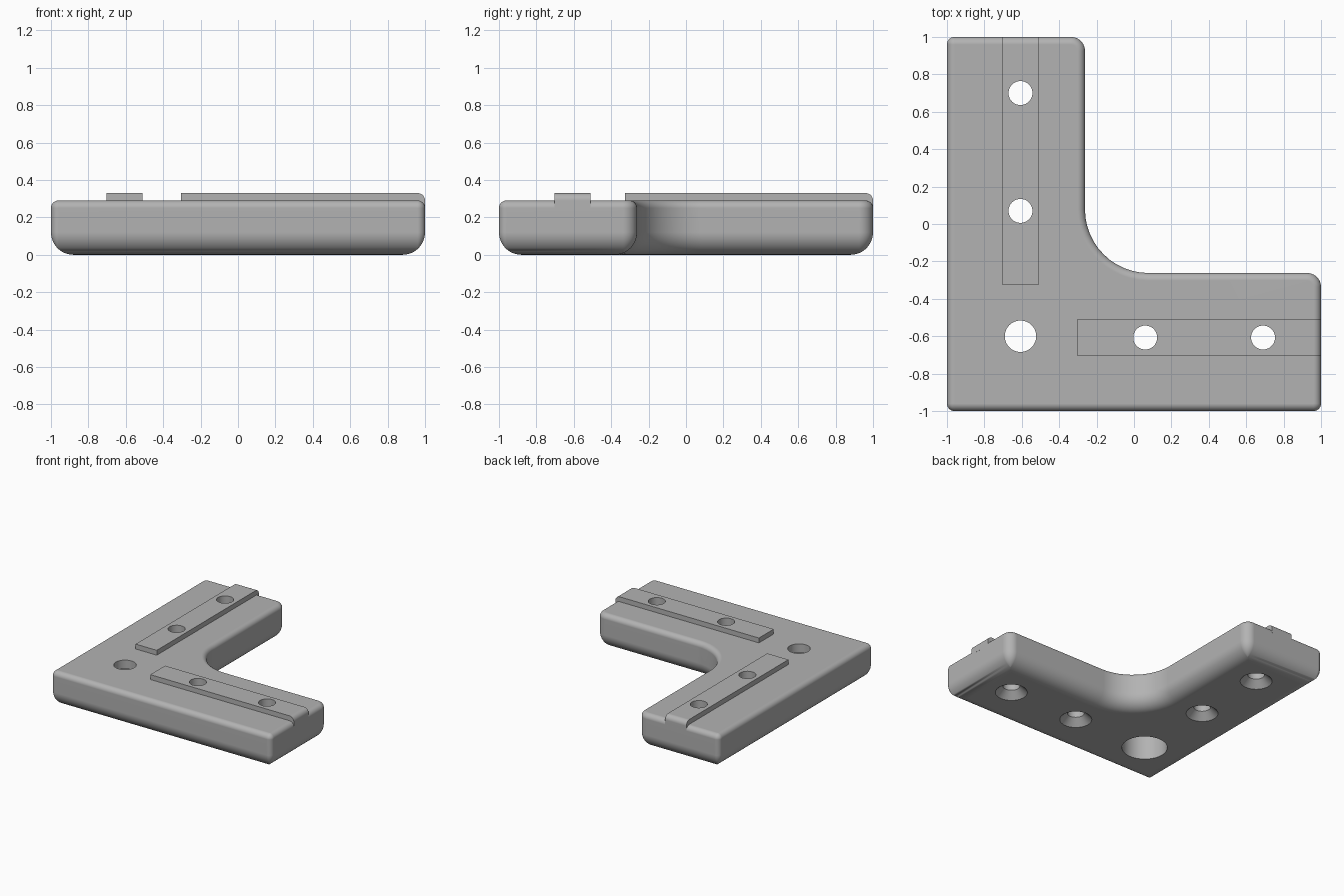
import bpy, bmesh
from math import pi, sin, cos, atan2
from mathutils import Vector

cube = bpy.data.objects.get("Cube")
if cube:
    bpy.data.objects.remove(cube)

grey = bpy.data.materials.new("matte grey")
grey.use_nodes = True
colour = (0.45, 0.45, 0.45, 1)
grey.diffuse_color = colour
grey.node_tree.nodes["Principled BSDF"].inputs["Base Color"].default_value = colour

TOP, RAIL_TOP = 0.29, 0.33
AXIS = -0.607          # centre line of both arms
ARC = 12               # segments per rounded corner


def make_object(name, bm):
    bmesh.ops.remove_doubles(bm, verts=bm.verts, dist=0.0004)
    bmesh.ops.recalc_face_normals(bm, faces=bm.faces)
    mesh = bpy.data.meshes.new(name)
    bm.to_mesh(mesh)
    bm.free()
    mesh.materials.append(grey)
    obj = bpy.data.objects.new(name, mesh)
    bpy.context.collection.objects.link(obj)
    return obj


def outline(inset):
    """Rounded L outline moved inwards; convex corners shrink, the concave one grows."""
    inner = -0.262
    corners = [(-1, -1, 0.04), (1, -1, 0.04), (1, inner, 0.075),
               (inner, inner, -0.34), (inner, 1, 0.075), (-1, 1, 0.04)]
    points = []
    for i, (x, y, r) in enumerate(corners):
        p = Vector((x, y))
        a = (p - Vector(corners[i - 1][:2])).normalized()
        b = (Vector(corners[(i + 1) % 6][:2]) - p).normalized()
        convex = r > 0
        p += (b - a) * inset * (1 if convex else -1)
        radius = max(r - inset, 0) if convex else -r + inset
        centre = p + (b - a) * radius
        for k in range(ARC + 1):
            t = k / ARC * pi / 2
            points.append(centre + radius * (a * sin(t) - b * cos(t)))
    return points


def build_plate():
    # Layers: large fillet below, small fillet above
    low, high, n = 0.12, 0.04, 12
    layers = []
    for k in range(n + 1):
        t = k / n * pi / 2
        layers.append((low * (1 - sin(t)), low * (1 - cos(t))))
    for k in range(n + 1):
        t = k / n * pi / 2
        layers.append((high * (1 - cos(t)), TOP - high * (1 - sin(t))))
    bm = bmesh.new()
    rings = [[bm.verts.new((p.x, p.y, z)) for p in outline(d)] for d, z in layers]
    count = len(rings[0])
    for lower, upper in zip(rings, rings[1:]):
        for i in range(count):
            j = (i + 1) % count
            bm.faces.new((lower[i], lower[j], upper[j], upper[i]))
    bm.faces.new(rings[0][::-1])
    bm.faces.new(rings[-1])
    return make_object("corner_plate", bm)


def build_rail(name, start, along_x):
    # Side profile with a rounded outer end, extruded across the rail
    r, base, half = 0.04, 0.252, 0.096
    profile = [(start, base), (1, base)]
    for k in range(9):
        t = k / 8 * pi / 2
        profile.append((1 - r + r * cos(t), RAIL_TOP - r + r * sin(t)))
    profile.append((start, RAIL_TOP))
    bm = bmesh.new()
    sides = []
    for side in (AXIS - half, AXIS + half):
        sides.append([bm.verts.new((s, side, z) if along_x else (side, s, z))
                      for s, z in profile])
    for i in range(len(profile)):
        j = (i + 1) % len(profile)
        bm.faces.new((sides[0][i], sides[0][j], sides[1][j], sides[1][i]))
    bm.faces.new(sides[0])
    bm.faces.new(sides[1][::-1])
    return make_object(name, bm)


def build_cutter(name, x, y, profile, segments=48):
    """Turned hole shape from (radius, height) pairs."""
    bm = bmesh.new()
    rings = [[bm.verts.new((x + r * cos(2 * pi * k / segments),
                            y + r * sin(2 * pi * k / segments), z))
              for k in range(segments)] for r, z in profile]
    for lower, upper in zip(rings, rings[1:]):
        for i in range(segments):
            j = (i + 1) % segments
            bm.faces.new((lower[i], lower[j], upper[j], upper[i]))
    bm.faces.new(rings[0][::-1])
    bm.faces.new(rings[-1])
    cutter = make_object(name, bm)
    cutter.hide_render = True
    return cutter


plate = build_plate()
rail_x = build_rail("side_rail", -0.305, True)
rail_y = build_rail("back_rail", -0.325, False)

# Countersunk screw holes and one counterbored corner hole
screw = [(0.14, -0.02), (0.064, 0.056), (0.064, 0.5)]
corner = [(0.17, -0.02), (0.17, 0.22), (0.084, 0.22), (0.084, 0.5)]
cuts_x = [build_cutter("side_hole", x, AXIS, screw) for x in (0.06, 0.69)]
cuts_y = [build_cutter("back_hole", AXIS, y, screw) for y in (0.07, 0.70)]
cut_corner = build_cutter("corner_hole", AXIS, AXIS + 0.007, corner)

for obj, cutters in ((plate, cuts_x + cuts_y + [cut_corner]),
                     (rail_x, cuts_x), (rail_y, cuts_y)):
    bpy.ops.object.select_all(action='DESELECT')
    bpy.context.view_layer.objects.active = obj
    obj.select_set(True)
    for cutter in cutters:
        mod = obj.modifiers.new("hole", 'BOOLEAN')
        mod.operation, mod.solver, mod.object = 'DIFFERENCE', 'EXACT', cutter
        bpy.ops.object.modifier_apply(modifier=mod.name)
    bpy.ops.object.shade_smooth_by_angle(angle=pi / 6)
    weighted = obj.modifiers.new("flat_face_shading", 'WEIGHTED_NORMAL')
    weighted.keep_sharp = True

for cutter in cuts_x + cuts_y + [cut_corner]:
    bpy.data.objects.remove(cutter)
